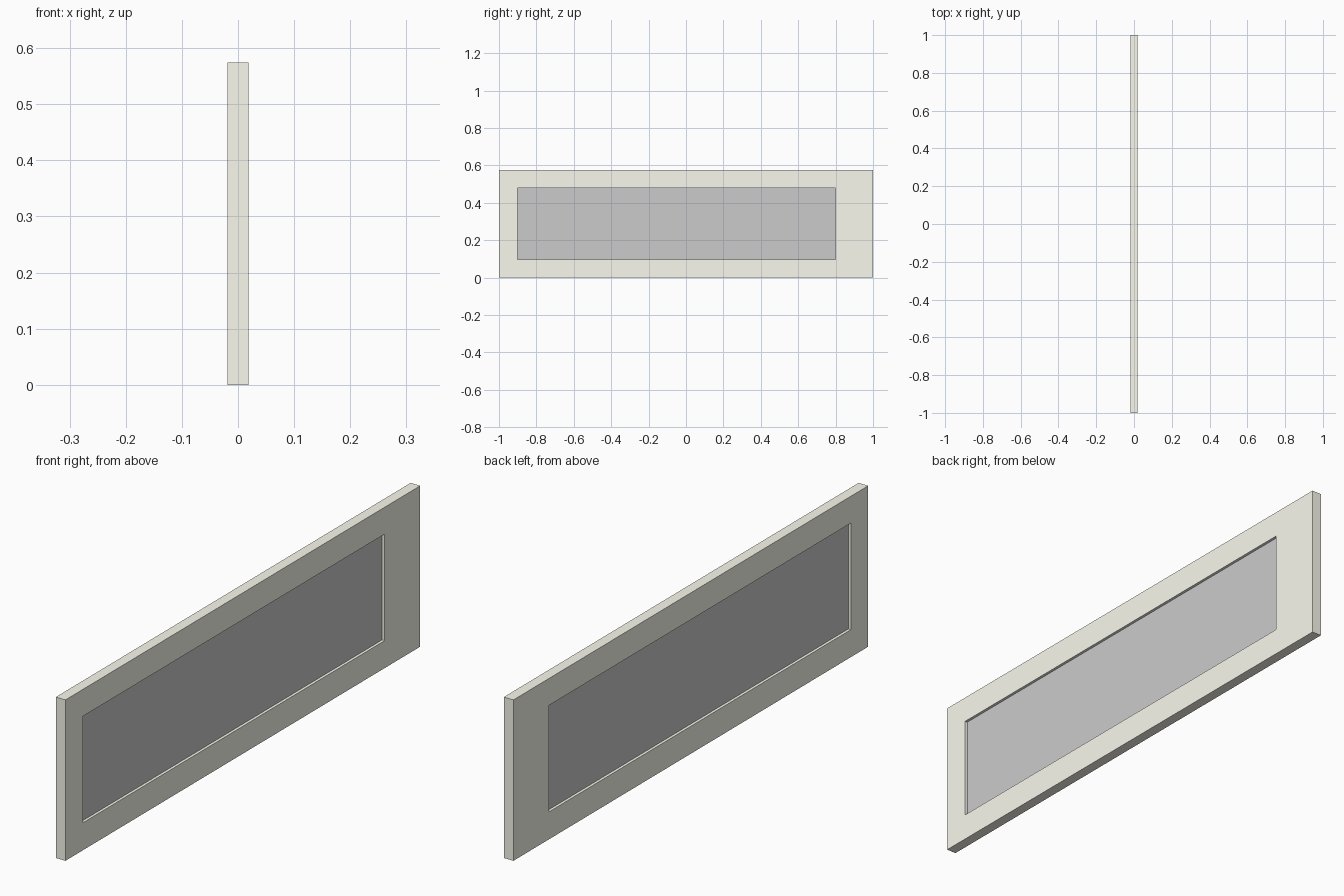
import bpy, bmesh

if "Cube" in bpy.data.objects:
    bpy.data.objects.remove(bpy.data.objects["Cube"])

HALF_T = 0.019           # half thickness of the frame
PANE_T = 0.009           # half thickness of the pane
OUTER = (-1.0, 1.0, 0.0, 0.574)
INNER = (-0.902, 0.8, 0.098, 0.478)


def finish(name, bm, material=None):
    bmesh.ops.recalc_face_normals(bm, faces=bm.faces)
    mesh = bpy.data.meshes.new(name)
    bm.to_mesh(mesh)
    bm.free()
    if material:
        mesh.materials.append(material)
    obj = bpy.data.objects.new(name, mesh)
    bpy.context.collection.objects.link(obj)
    return obj


def ring(bm, rect, x):
    y0, y1, z0, z1 = rect
    return [bm.verts.new((x, y, z))
            for y, z in ((y0, z0), (y1, z0), (y1, z1), (y0, z1))]


beige = bpy.data.materials.new("beige")
beige.diffuse_color = (0.96, 0.955, 0.86, 1)
beige.use_nodes = True
beige.node_tree.nodes["Principled BSDF"].inputs["Base Color"].default_value = beige.diffuse_color

# Frame: four rectangular loops bridged into a closed ring
bm = bmesh.new()
loops = [ring(bm, OUTER, -HALF_T), ring(bm, OUTER, HALF_T),
         ring(bm, INNER, HALF_T), ring(bm, INNER, -HALF_T)]
for i in range(4):
    a, b = loops[i], loops[(i + 1) % 4]
    for j in range(4):
        k = (j + 1) % 4
        bm.faces.new((a[j], a[k], b[k], b[j]))
finish("window_frame", bm, beige)

# Pane: thin slab filling the off-centre opening, recessed on both sides
bm = bmesh.new()
bmesh.ops.create_cube(bm, size=1)
y0, y1, z0, z1 = INNER
bmesh.ops.scale(bm, vec=(2 * PANE_T, y1 - y0, z1 - z0), verts=bm.verts)
bmesh.ops.translate(bm, vec=(0, (y0 + y1) / 2, (z0 + z1) / 2), verts=bm.verts)
finish("pane", bm)
